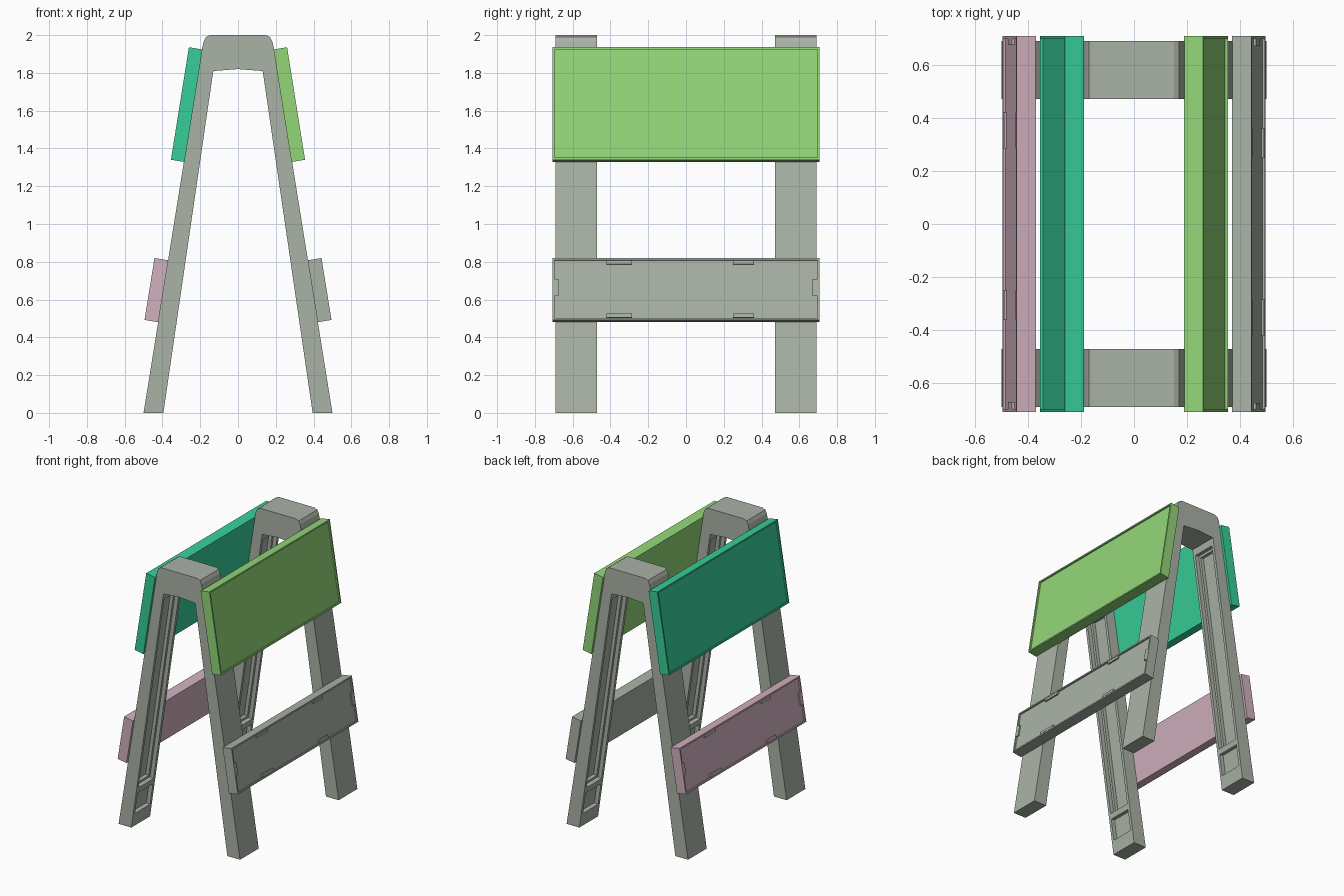
import bpy, bmesh
from mathutils import Vector

cube = bpy.data.objects.get("Cube")
if cube:
    bpy.data.objects.remove(cube, do_unlink=True)


def material(name, rgb):
    m = bpy.data.materials.new(name)
    m.use_nodes = True
    m.diffuse_color = (*rgb, 1)
    m.node_tree.nodes["Principled BSDF"].inputs["Base Color"].default_value = (*rgb, 1)
    return m


grey = material("warm grey", (0.40, 0.445, 0.38))
green = material("light green", (0.29, 0.67, 0.19))
teal = material("teal", (0.038, 0.62, 0.32))
pink = material("dusty pink", (0.64, 0.44, 0.52))


def add_prism(bm, profile, y0, y1):
    """Extrude an (x, z) outline from y0 to y1."""
    front = bm.faces.new([bm.verts.new((x, y0, z)) for x, z in profile])
    ext = bmesh.ops.extrude_face_region(bm, geom=[front])["geom"]
    bmesh.ops.translate(bm, vec=(0, y1 - y0, 0),
                        verts=[g for g in ext if isinstance(g, bmesh.types.BMVert)])
    bmesh.ops.recalc_face_normals(bm, faces=bm.faces[:])
    bm.normal_update()


def finish(bm, name, mat):
    mesh = bpy.data.meshes.new(name)
    bm.to_mesh(mesh)
    bm.free()
    mesh.materials.append(mat)
    bpy.context.collection.objects.link(bpy.data.objects.new(name, mesh))


# A-shaped end frames with pockets in the inner leg faces
def inner_x(z):
    return 0.395 - 0.146 * z


POCKETS = [(0.08, 0.28), (0.28, 1.78)]
half = [(0.15, 2.0), (0.17, 1.99), (0.182, 1.965), (0.19, 1.93), (0.5, 0)]
half += [(inner_x(z), z) for z in (0, 0.08, 0.28, 1.78)] + [(0.13, 1.81)]
outline = half + [(0, 1.82)] + [(-x, z) for x, z in reversed(half)]


def end_frame(name, y0, y1):
    bm = bmesh.new()
    add_prism(bm, outline, y0, y1)
    for low, high in POCKETS:
        mid = (low + high) / 2
        faces = [f for f in bm.faces if abs(f.normal.y) < 0.1
                 and abs(f.calc_center_median().z - mid) < 0.01
                 and abs(abs(f.calc_center_median().x) - inner_x(mid)) < 0.01]
        bmesh.ops.inset_individual(bm, faces=faces, thickness=0.03)
        bmesh.ops.inset_individual(bm, faces=faces, thickness=0.001, depth=-0.03)
        # Long pockets have a second, deeper step
        if high > 1:
            bmesh.ops.inset_individual(bm, faces=faces, thickness=0.025)
            bmesh.ops.inset_individual(bm, faces=faces, thickness=0.001, depth=-0.025)
    finish(bm, name, grey)


end_frame("front_frame", -0.69, -0.47)
end_frame("back_frame", 0.47, 0.69)


# Boards with a recessed outer face, and optional tabs on the rim
def board(name, side, profile, mat, tabs=()):
    bm = bmesh.new()
    add_prism(bm, [(side * x, z) for x, z in profile], -0.708, 0.708)
    outer = max(bm.faces, key=lambda f: f.normal.x * side)
    bmesh.ops.inset_individual(bm, faces=[outer], thickness=0.016)
    bmesh.ops.inset_individual(bm, faces=[outer], thickness=0.0005, depth=-0.01)
    bottom, top, inner = Vector(profile[1]), Vector(profile[2]), Vector(profile[3])
    depth = (inner - top).normalized() * 0.015
    for y0, y1, low, high in tabs:
        a, b = bottom.lerp(top, low), bottom.lerp(top, high)
        quad = [a, b, b + depth, a + depth]
        add_prism(bm, [(side * p.x, p.y) for p in quad], y0 * side, y1 * side)
    finish(bm, name, mat)


upper = [(0.283, 1.328), (0.355, 1.34), (0.26, 1.936), (0.188, 1.924)]
lower = [(0.422, 0.48), (0.495, 0.492), (0.442, 0.82), (0.369, 0.808)]

tabs = [(y0, y1, low, high) for y0, y1 in ((-0.42, -0.285), (0.25, 0.36))
        for low, high in ((0.04, 0.105), (0.9, 0.96))]
tabs += [(-0.7, -0.675, 0.39, 0.66), (0.67, 0.7, 0.39, 0.66)]

board("left_upper_board", 1, upper, green)
board("right_upper_board", -1, upper, teal)
board("left_lower_board", 1, lower, grey, tabs)
board("right_lower_board", -1, lower, pink, tabs)
